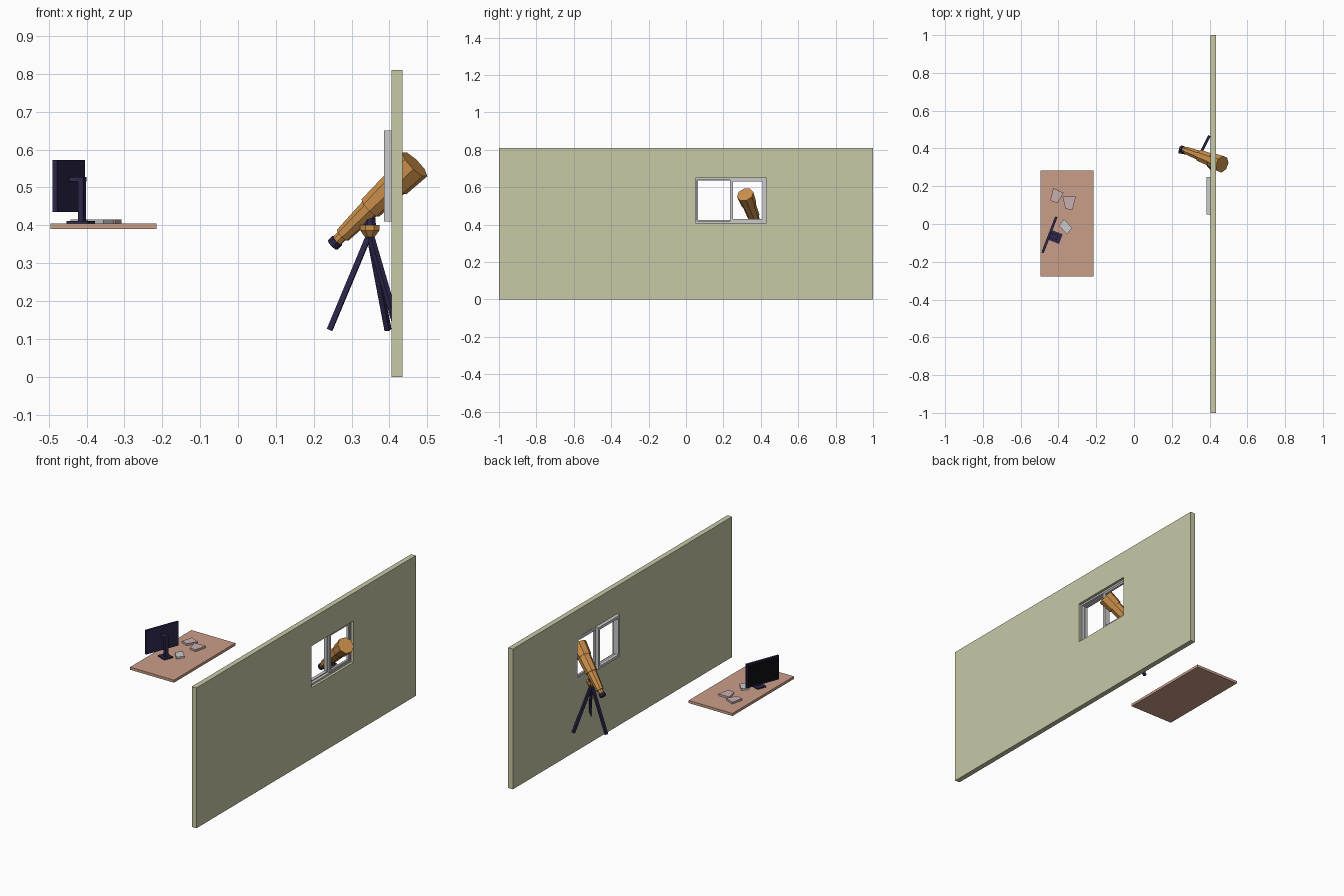
import bpy, bmesh, math
from mathutils import Vector, Matrix

if "Cube" in bpy.data.objects:
    bpy.data.objects.remove(bpy.data.objects["Cube"])


def mat(name, rgb):
    m = bpy.data.materials.new(name)
    m.diffuse_color = (*rgb, 1)
    m.use_nodes = True
    m.node_tree.nodes["Principled BSDF"].inputs["Base Color"].default_value = m.diffuse_color
    return m


OLIVE = mat("wall_paint", (0.58, 0.58, 0.39))
WOOD = mat("desk_wood", (0.59, 0.34, 0.25))
NAVY = mat("dark_navy", (0.025, 0.02, 0.07))
BLACK = mat("screen_black", (0.004, 0.004, 0.006))
ORANGE = mat("brass", (0.60, 0.28, 0.07))
PAPER = mat("paper", (0.58, 0.43, 0.43))


def finish(name, bm, material):
    bmesh.ops.recalc_face_normals(bm, faces=bm.faces)
    me = bpy.data.meshes.new(name)
    bm.to_mesh(me)
    bm.free()
    ob = bpy.data.objects.new(name, me)
    bpy.context.collection.objects.link(ob)
    if material:
        me.materials.append(material)
    return ob


def box(name, centre, size, material=None, rot=0):
    bm = bmesh.new()
    bmesh.ops.create_cube(bm, size=1, matrix=Matrix.Translation(centre)
                          @ Matrix.Rotation(rot, 4, 'Z') @ Matrix.Diagonal((*size, 1)))
    return finish(name, bm, material)


def slab(name, pts, z0, z1, material):
    # flat outline extruded upward
    bm = bmesh.new()
    f = bm.faces.new([bm.verts.new((x, y, z0)) for x, y in pts])
    ext = bmesh.ops.extrude_face_region(bm, geom=[f])["geom"]
    bmesh.ops.translate(bm, vec=(0, 0, z1 - z0),
                        verts=[v for v in ext if isinstance(v, bmesh.types.BMVert)])
    return finish(name, bm, material)


def ring(name, outer, inner, x0, x1, material=None):
    # rectangular panel in the yz plane with a rectangular opening
    bm = bmesh.new()
    loops = []
    for (y0, y1, z0, z1), x in ((outer, x0), (inner, x0), (inner, x1), (outer, x1)):
        loops.append([bm.verts.new((x, y, z)) for y, z in
                      ((y0, z0), (y1, z0), (y1, z1), (y0, z1))])
    for i in range(4):
        a, b = loops[i], loops[(i + 1) % 4]
        for j in range(4):
            k = (j + 1) % 4
            bm.faces.new((a[j], a[k], b[k], b[j]))
    return finish(name, bm, material)


def border(rect, w):
    y0, y1, z0, z1 = rect
    return (y0 + w, y1 - w, z0 + w, z1 - w)


def rod(name, a, b, r1, r2, sides, material):
    a, b = Vector(a), Vector(b)
    d = b - a
    bm = bmesh.new()
    bmesh.ops.create_cone(bm, cap_ends=True, segments=sides, radius1=r1, radius2=r2,
                          depth=d.length, matrix=Matrix.Translation((a + b) / 2)
                          @ d.to_track_quat('Z', 'Y').to_matrix().to_4x4()
                          @ Matrix.Rotation(math.pi / sides, 4, 'Z'))
    return finish(name, bm, material)


# wall with window opening
opening = (0.05, 0.43, 0.41, 0.65)
ring("wall", (-1, 1, 0, 0.81), opening, 0.405, 0.435, OLIVE)

# sliding window: fixed frame, inner sash and outer sash
ring("window_frame", opening, border(opening, 0.010), 0.404, 0.420)
for name, rect, x0, x1 in (("inner_sash", (0.05, 0.25, 0.41, 0.65), 0.385, 0.404),
                           ("outer_sash", (0.235, 0.425, 0.415, 0.645), 0.406, 0.418)):
    ring(name, rect, border(rect, 0.015), x0, x1)

# desk top
box("desk_top", (-0.355, 0.003, 0.3975), (0.28, 0.56, 0.015), WOOD)

# monitor, local x along the screen width and local y facing away from the viewer
turn = math.atan2(0.195, 0.075)
wide = Vector((math.cos(turn), math.sin(turn), 0))
back = Vector((wide.y, -wide.x, 0))
mid = Vector((-0.447, -0.057, 0.504))
box("monitor_body", mid, (0.205, 0.012, 0.138), NAVY, turn)
box("monitor_screen", mid - back * 0.006, (0.193, 0.002, 0.124), BLACK, turn)
stand = mid + back * 0.038
base = mid + back * 0.034
box("monitor_neck", (stand.x, stand.y, 0.467), (0.022, 0.014, 0.116), NAVY, turn)
arm = mid + back * 0.024
box("monitor_arm", (arm.x, arm.y, 0.522), (0.028, 0.042, 0.012), NAVY, turn)
box("monitor_base", (base.x, base.y, 0.4085), (0.055, 0.06, 0.007), NAVY, turn)

# loose items on the desk
slab("left_book", [(-0.428, 0.190), (-0.373, 0.165), (-0.405, 0.110), (-0.443, 0.124)],
     0.405, 0.416, PAPER)
slab("right_book", [(-0.378, 0.145), (-0.308, 0.145), (-0.325, 0.075), (-0.363, 0.080)],
     0.405, 0.416, PAPER)
slab("note_pad", [(-0.370, 0.025), (-0.328, -0.020), (-0.355, -0.056), (-0.397, -0.008)],
     0.405, 0.415, None)

# telescope sections along the tilted axis
eye, lens = Vector((0.250, 0.399, 0.348)), Vector((0.468, 0.316, 0.562))
axis = (lens - eye).normalized()
for name, t0, t1, r0, r1, m in (("eyepiece", 0.0, 0.018, 0.018, 0.018, NAVY),
                                ("focus_tube", 0.014, 0.045, 0.015, 0.015, ORANGE),
                                ("rear_tube", 0.038, 0.155, 0.021, 0.028, ORANGE),
                                ("front_tube", 0.145, 0.255, 0.033, 0.037, ORANGE),
                                ("lens_hood", 0.240, 0.315, 0.041, 0.046, ORANGE)):
    rod(name, eye + axis * t0, eye + axis * t1, r0, r1, 8, m)

# tripod head
hx, hy = 0.348, 0.364
rod("mount_yoke", (hx, hy, 0.398), (hx, hy, 0.435), 0.018, 0.014, 8, NAVY)
rod("mount_plate", (hx, hy, 0.386), (hx, hy, 0.401), 0.028, 0.028, 8, ORANGE)
rod("mount_cone", (hx, hy, 0.369), (hx, hy, 0.386), 0.014, 0.027, 8, ORANGE)

# three tripod legs
for name, (fx, fy) in (("inner_leg", (0.242, 0.380)), ("back_leg", (0.396, 0.462)),
                       ("wall_leg", (0.422, 0.276))):
    foot = Vector((fx, fy, 0.124))
    top = Vector((hx, hy, 0.378)).lerp(foot, 0.03)
    rod(name, foot, top, 0.010, 0.010, 4, NAVY)
